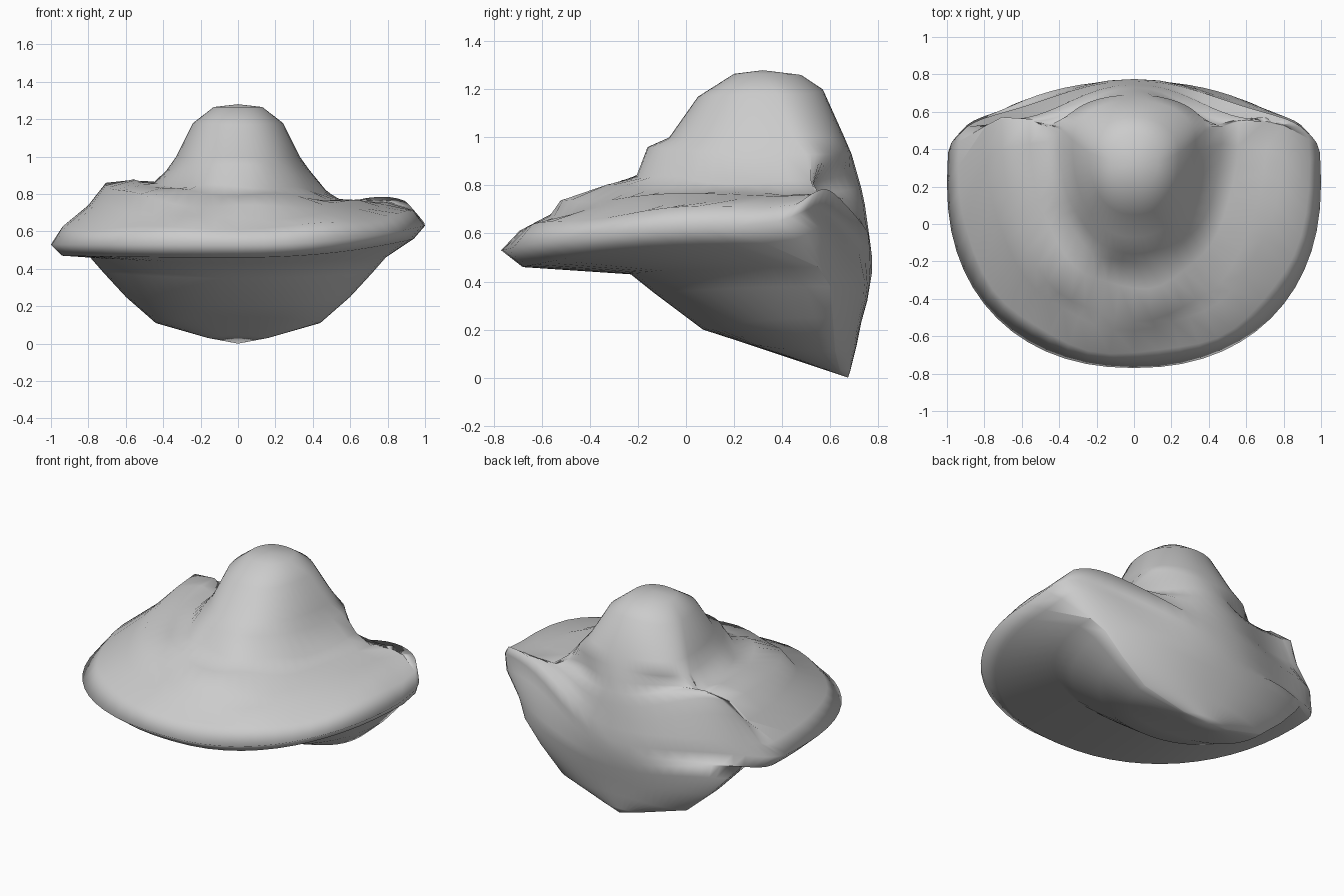
import bpy
import bmesh
from math import sin, cos, pi
from mathutils import Vector

cube = bpy.data.objects.get("Cube")
if cube:
    bpy.data.objects.remove(cube, do_unlink=True)

STEPS = 56  # points around each contour
APEX, FOOT = Vector((0, .32, 1.28)), Vector((0, .675, 0))

# Contours from the crown down over the terraces and lip to the foot.
# Front middle of each contour: y, z
front = [(.2, 1.265), (.05, 1.17), (-.07, 1), (-.16, .96), (-.21, .84), (-.34, .8),
         (-.51, .73), (-.56, .67), (-.69, .62), (-.77, .53), (-.68, .46), (-.23, .43),
         (-.13, .35), (.07, .2), (.24, .145), (.54, .045)]
# Widest point: half width, y, z on the left side, z on the right side
side = [(.13, .33, 1.265), (.24, .38, 1.18), (.33, .45, 1), (.38, .5, .93),
        (.47, .53, .81, .85), (.56, .55, .76, .87), (.71, .56, .77, .85), (.8, .52, .75, .75),
        (.94, .32, .71, .62), (1, .22, .63, .53), (.94, .33, .56, .47), (.79, .55, .46),
        (.72, .6, .38), (.6, .61, .25), (.44, .62, .11), (.16, .64, .03)]
# Back middle: y, z
back = [(.48, 1.26), (.57, 1.2), (.66, 1), (.69, .93), (.71, .86), (.73, .79),
        (.745, .72), (.755, .65), (.765, .58), (.775, .5), (.775, .44), (.765, .38),
        (.755, .32), (.73, .23), (.71, .13), (.685, .03)]


def power(value, exponent):
    return abs(value) ** exponent


def back_reach(n, level):
    """How far a contour has moved from its widest point to the back middle."""
    if level < 4:
        return n
    if level < 8:
        return n ** 6      # narrow bulge between hollows
    if level < 11:
        return .7 * power(n, .4) + .3 * n ** 8   # square lobe, then bulge
    return n ** 1.8


def contour(f, s, b, level):
    """Closed loop through the front, side and back points of one level."""
    points = []
    terrace, lip = 4 <= level <= 8, 8 <= level <= 10
    for i in range(STEPS):
        t = 2 * pi * i / STEPS
        c, n = cos(t), sin(t)
        x = s[0] * (1 if c > 0 else -1) * power(c, .9)
        side_z = s[2] if c > 0 else s[-1]
        if n > 0:
            end, reach, weight = b, back_reach(n, level), 1 - n ** 6
        else:
            end, reach, weight = f, power(n, .9), c * c
        y = s[1] + (end[0] - s[1]) * reach
        z = end[1] + (side_z - end[1]) * weight
        # the left lobe rises towards its rear corner
        if lip and c > 0 and n > 0:
            z += .17 * c * n
        # gentle lumps on the terraces
        if terrace and n < .3:
            z += .01 * sin(7 * t + 2 * level)
            y += .012 * sin(9 * t + level)
        points.append((x, y, z))
    return points


def make_material(name, colour):
    mat = bpy.data.materials.new(name)
    mat.use_nodes = True
    mat.diffuse_color = colour
    shader = next(n for n in mat.node_tree.nodes if n.type == "BSDF_PRINCIPLED")
    shader.inputs["Base Color"].default_value = colour
    return mat


# Skin the contours and close them at the crown and the foot
bm = bmesh.new()
rings = [[bm.verts.new(p) for p in contour(f, s, b, k)]
         for k, (f, s, b) in enumerate(zip(front, side, back))]
top, bottom = bm.verts.new(APEX), bm.verts.new(FOOT)
for i in range(STEPS):
    j = (i + 1) % STEPS
    for upper, lower in zip(rings, rings[1:]):
        bm.faces.new((upper[i], lower[i], lower[j], upper[j]))
    bm.faces.new((top, rings[0][i], rings[0][j]))
    bm.faces.new((bottom, rings[-1][j], rings[-1][i]))
bmesh.ops.recalc_face_normals(bm, faces=bm.faces)

mesh = bpy.data.meshes.new("bracket_fungus")
bm.to_mesh(mesh)
bm.free()
fungus = bpy.data.objects.new("bracket_fungus", mesh)
bpy.context.collection.objects.link(fungus)
mesh.materials.append(make_material("pale grey", (.6, .6, .6, 1)))
for polygon in mesh.polygons:
    polygon.use_smooth = True
